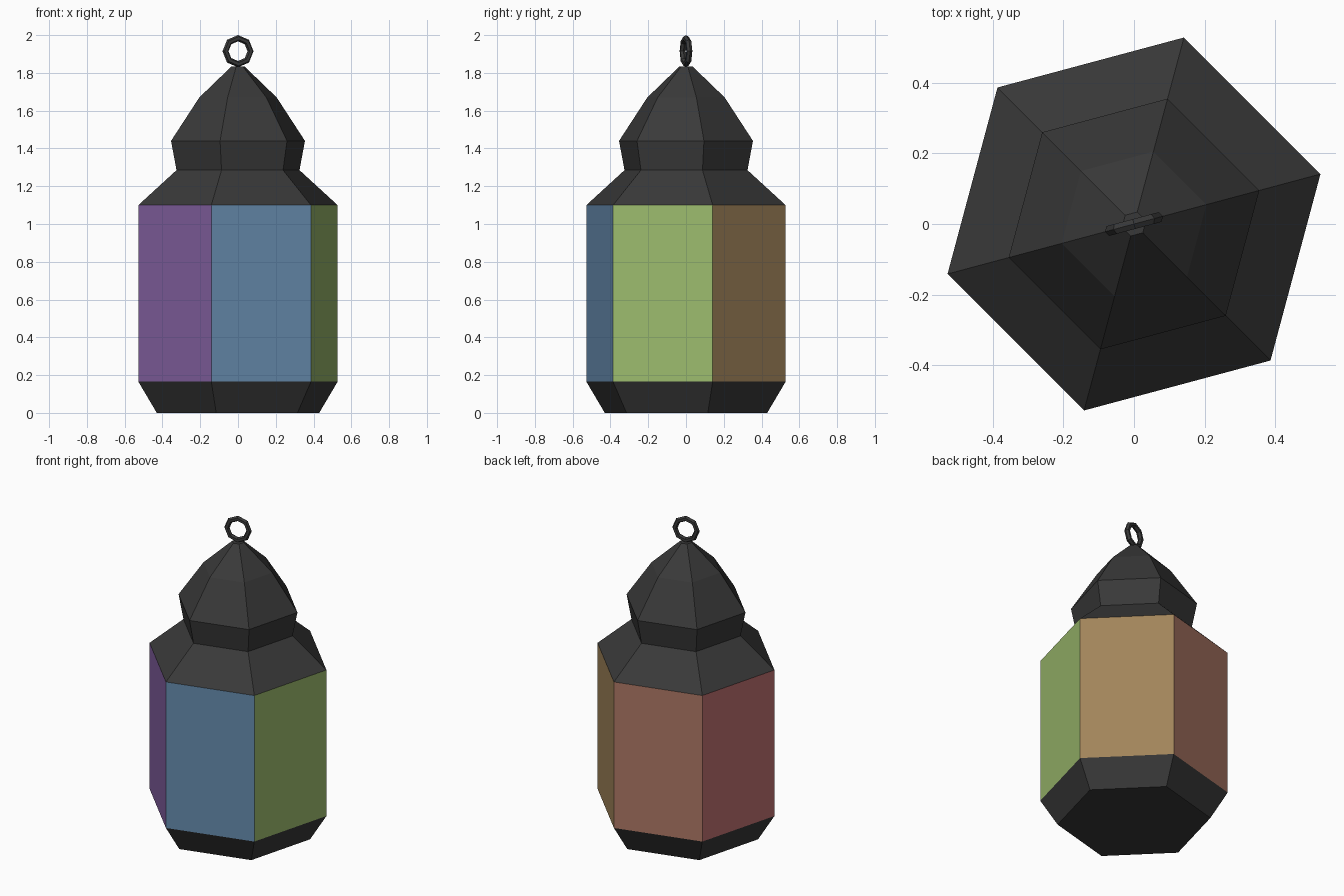
import bpy, math

if "Cube" in bpy.data.objects:
    bpy.data.objects.remove(bpy.data.objects["Cube"])

SIDES, TURN = 6, math.radians(15)

def material(name, r, g, b):
    def lin(c):
        c /= 255
        return c / 12.92 if c <= 0.04045 else ((c + 0.055) / 1.055) ** 2.4
    m = bpy.data.materials.new(name)
    m.diffuse_color = (lin(r), lin(g), lin(b), 1)
    m.use_nodes = True
    m.node_tree.nodes["Principled BSDF"].inputs["Base Color"].default_value = m.diffuse_color
    return m

metal = material("dark_metal", 57, 57, 57)
# panes counter-clockwise, starting at the back right
panes = [material("tan_glass", 161, 132, 90),
         material("terracotta_glass", 172, 119, 101),
         material("red_glass", 188, 110, 110),
         material("purple_glass", 131, 96, 161),
         material("blue_glass", 101, 138, 172),
         material("green_glass", 156, 187, 109)]

def hex_shell(name, profile, mats, cap_bottom=False, cap_top=False):
    """Sweep (radius, height) points round a hexagon; one material per side."""
    verts = [(r * math.cos(TURN + i * math.tau / SIDES),
              r * math.sin(TURN + i * math.tau / SIDES), z)
             for r, z in profile for i in range(SIDES)]
    faces, sides = [], []
    for k in range(len(profile) - 1):
        for i in range(SIDES):
            j = (i + 1) % SIDES
            a, b = k * SIDES, (k + 1) * SIDES
            faces.append((a + i, a + j, b + j, b + i))
            sides.append(i % len(mats))
    if cap_bottom:
        faces.append(tuple(reversed(range(SIDES))))
        sides.append(0)
    if cap_top:
        faces.append(tuple(range(len(verts) - SIDES, len(verts))))
        sides.append(0)
    me = bpy.data.meshes.new(name)
    me.from_pydata(verts, [], faces)
    for m in mats:
        me.materials.append(m)
    for p, s in zip(me.polygons, sides):
        p.material_index = s
    ob = bpy.data.objects.new(name, me)
    bpy.context.collection.objects.link(ob)
    return ob

# Tapered foot, coloured glass body and stepped dome
hex_shell("base", [(0.445, 0), (0.546, 0.165)], [metal], cap_bottom=True)
hex_shell("glass_panes", [(0.546, 0.165), (0.546, 1.1)], panes)
hex_shell("roof", [(0.546, 1.1), (0.337, 1.285), (0.367, 1.44),
                   (0.212, 1.67), (0.035, 1.835)], [metal], cap_top=True)

# Hanging ring
bpy.ops.mesh.primitive_torus_add(
    major_segments=8, minor_segments=6, major_radius=0.0685, minor_radius=0.0165,
    location=(0, 0, 1.915), rotation=(math.pi / 2, 0, TURN))
ring = bpy.context.object
ring.name = "hanging_ring"
ring.data.materials.append(metal)
for p in ring.data.polygons:
    p.use_smooth = False
